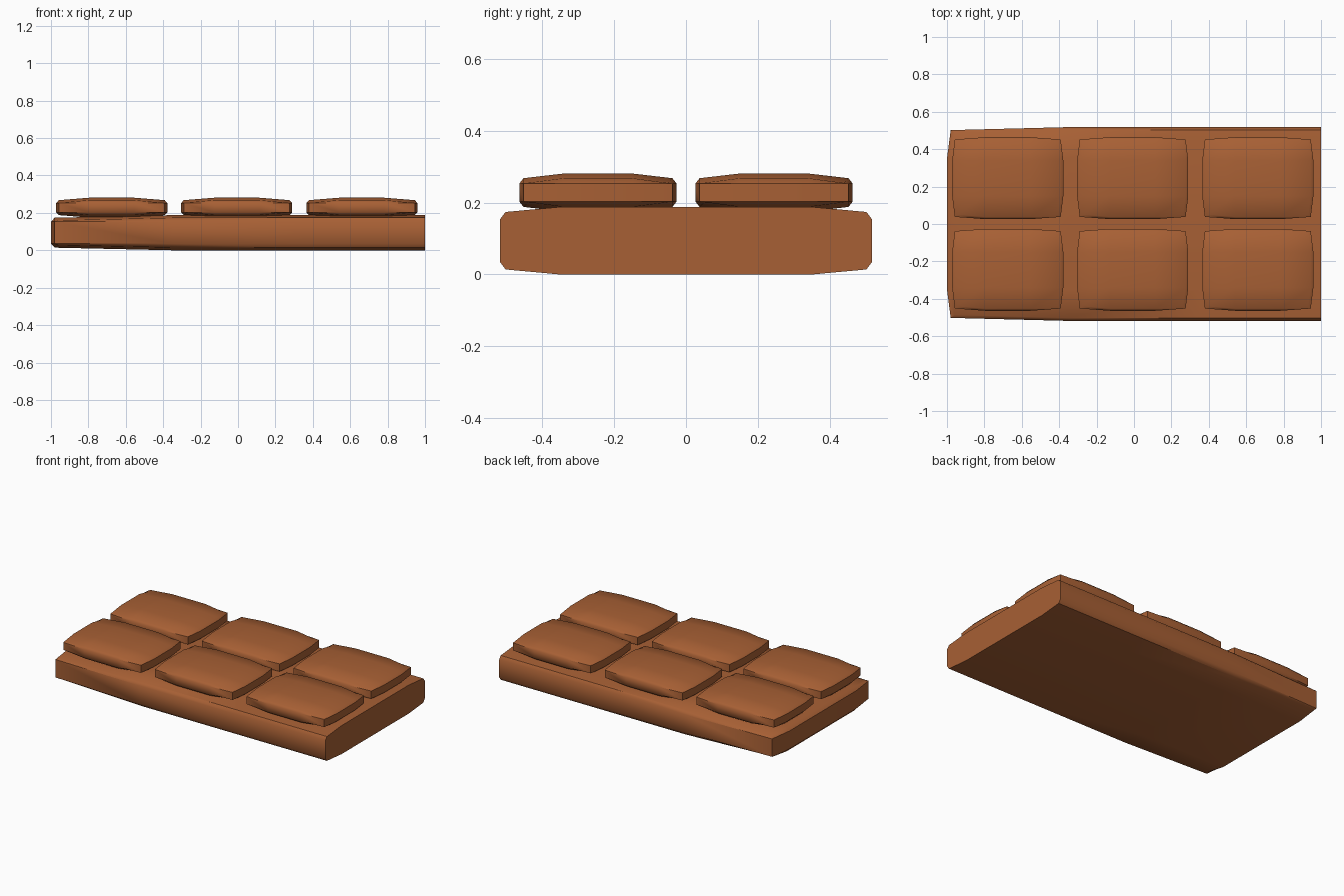
import bpy
import bmesh

cube = bpy.data.objects.get("Cube")
if cube:
    bpy.data.objects.remove(cube, do_unlink=True)

brown = bpy.data.materials.new("milk brown")
brown.use_nodes = True
colour = (0.39, 0.117, 0.035, 1)
brown.diffuse_color = colour
shader = brown.node_tree.nodes["Principled BSDF"]
shader.inputs["Base Color"].default_value = colour
shader.inputs["Roughness"].default_value = 0.6


def pillow(name, centre, half, inner, pull, cut_end=False):
    """Bulging box: rim points are pulled in once for each other side they touch."""
    bm = bmesh.new()
    bmesh.ops.create_cube(bm, size=2)
    bmesh.ops.subdivide_edges(bm, edges=bm.edges[:], cuts=2, use_grid_fill=True)
    for v in bm.verts:
        rim = [abs(c) > 0.9 for c in v.co]
        sign = [1 if c > 0 else -1 for c in v.co]
        flat = cut_end and rim[0] and sign[0] > 0
        count = sum(rim) - (1 if flat else 0)
        for a in range(3):
            if flat and a == 0:
                v.co[a] = half[a]
            elif rim[a]:
                v.co[a] = sign[a] * (half[a] - pull[a] * (count - 1))
            else:
                v.co[a] = sign[a] * inner[a]
    bmesh.ops.recalc_face_normals(bm, faces=bm.faces[:])
    mesh = bpy.data.meshes.new(name)
    bm.to_mesh(mesh)
    bm.free()
    mesh.materials.append(brown)
    obj = bpy.data.objects.new(name, mesh)
    obj.location = centre
    bpy.context.collection.objects.link(obj)
    return obj


# Base slab, rounded on all sides but the flat cut end
parts = [pillow("base_slab", (0, 0, 0.094), (1, 0.518, 0.094),
                (0.35, 0.35, 0.059), (0.02, 0.016, 0.014), cut_end=True)]

# Two rows of three raised blocks
for row, y in (("front", -0.245), ("back", 0.245)):
    for column, x in (("right", -0.675), ("middle", -0.007), ("left", 0.662)):
        parts.append(pillow(f"{row}_{column}_block", (x, y, 0.228),
                            (0.297, 0.219, 0.053), (0.12, 0.095, 0.025),
                            (0.014, 0.012, 0.013)))

# Smooth shading with crisp rims
bpy.ops.object.select_all(action="DESELECT")
for obj in parts:
    obj.select_set(True)
bpy.context.view_layer.objects.active = parts[0]
bpy.ops.object.shade_smooth_by_angle(angle=0.75)
